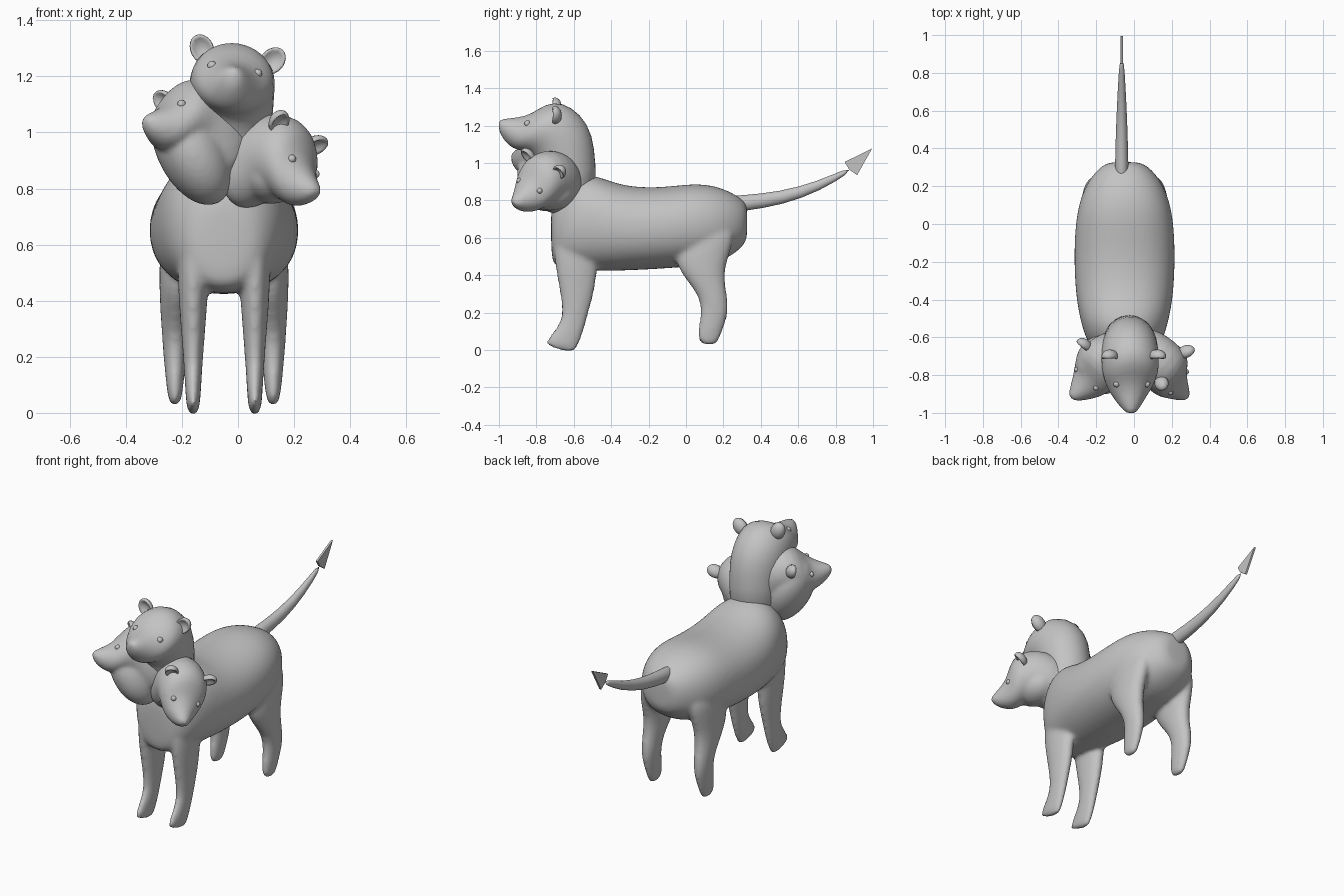
import bpy, bmesh, math
from mathutils import Vector, Matrix

if "Cube" in bpy.data.objects:
    bpy.data.objects.remove(bpy.data.objects["Cube"])

grey = bpy.data.materials.new("plain grey")
grey.diffuse_color = (0.55, 0.55, 0.55, 1)
grey.use_nodes = True
grey.node_tree.nodes["Principled BSDF"].inputs["Base Color"].default_value = grey.diffuse_color
CX = -0.05  # centre line of the body


def finish(name, bm, smooth=True):
    bmesh.ops.recalc_face_normals(bm, faces=bm.faces)
    me = bpy.data.meshes.new(name)
    bm.to_mesh(me)
    bm.free()
    for p in me.polygons:
        p.use_smooth = smooth
    me.materials.append(grey)
    ob = bpy.data.objects.new(name, me)
    bpy.context.collection.objects.link(ob)
    return ob


def add_loft(bm, rings, cx=0, side=1, n=20, k=1.0):
    """Skin rings (x, y1, z1, y2, z2, half width); each spans two profile points."""
    loops = []
    for x, y1, z1, y2, z2, w in rings:
        a, b = Vector((0, y1, z1)), Vector((0, y2, z2))
        mid, half = (a + b) / 2, (a - b) / 2
        loop = []
        for i in range(n):
            t = 2 * math.pi * i / n
            c, s = (math.copysign(abs(v) ** k, v) for v in (math.cos(t), math.sin(t)))
            loop.append(bm.verts.new(mid + half * c + Vector((cx + side * x + w * s, 0, 0))))
        loops.append(loop)
    for p, q in zip(loops, loops[1:]):
        for i in range(n):
            j = (i + 1) % n
            bm.faces.new((p[i], p[j], q[j], q[i]))
    bm.faces.new(loops[0])
    bm.faces.new(loops[-1])


def subdivide(ob, levels=1):
    mod = ob.modifiers.new("rounding", 'SUBSURF')
    mod.levels = mod.render_levels = levels


def fuse(ob, voxel, passes):
    """Merge overlapping volumes into one blended skin."""
    rm = ob.modifiers.new("fuse", 'REMESH')
    rm.mode, rm.voxel_size, rm.use_smooth_shade = 'VOXEL', voxel, True
    sm = ob.modifiers.new("blend", 'SMOOTH')
    sm.factor, sm.iterations = .5, passes


# Torso and four legs, fused into one skin
torso = [(0, -.725, .74, -.72, .5, .07), (0, -.705, .81, -.705, .44, .14),
         (0, -.62, .92, -.62, .425, .205), (0, -.5, .95, -.5, .42, .24),
         (0, -.36, .88, -.36, .42, .264), (0, -.15, .866, -.15, .43, .272),
         (0, .05, .897, .05, .445, .26), (0, .18, .875, .18, .465, .222),
         (0, .27, .83, .27, .52, .165), (0, .32, .79, .32, .57, .105),
         (0, .328, .75, .328, .62, .06)]
front_leg = [(.11, -.70, .66, -.46, .66, .055), (.11, -.71, .50, -.47, .45, .057),
             (.11, -.685, .36, -.485, .32, .047), (.11, -.66, .22, -.52, .2, .037),
             (.11, -.67, .15, -.545, .1, .031), (.11, -.735, .07, -.58, .005, .026),
             (.11, -.765, .022, -.605, -.02, .018)]
hind_leg = [(.15, .0, .68, .27, .68, .07), (.165, -.08, .5, .25, .55, .068),
            (.17, -.015, .39, .2, .42, .06), (.175, .055, .31, .22, .3, .049),
            (.175, .085, .22, .232, .2, .042), (.175, .06, .1, .195, .1, .032),
            (.175, .065, .028, .165, .012, .02)]
bm = bmesh.new()
add_loft(bm, torso, CX, k=.9)
for side in (-1, 1):
    add_loft(bm, front_leg, CX, side)
    add_loft(bm, hind_leg, CX, side)
body = finish("body_and_legs", bm)
subdivide(body, 2)
fuse(body, .012, 10)

# Tail and its flat arrow tip
bm = bmesh.new()
add_loft(bm, [(0, .19, .825, .22, .73, .038), (0, .3, .828, .315, .742, .037),
              (0, .5, .847, .52, .774, .032), (0, .7, .90, .72, .85, .022),
              (0, .875, .98, .885, .953, .012)], -.065, n=12)
subdivide(finish("tail", bm))
bm = bmesh.new()
tip = [(.995, 1.077), (.848, 1.005), (.872, .965), (.915, .935)]
f = bm.faces.new([bm.verts.new((-.071, y, z)) for y, z in tip])
ext = bmesh.ops.extrude_face_region(bm, geom=[f])
bmesh.ops.translate(bm, vec=(.012, 0, 0), verts=[v for v in ext["geom"] if isinstance(v, bmesh.types.BMVert)])
finish("tail_arrow", bm, False)

# Head profile from neck to nose; the ring points are crown and throat
head = [(.05, -.47, .84, -.74, .74, .14), (.03, -.483, 1.0, -.78, .92, .142),
        (.01, -.495, 1.15, -.81, 1.01, .154), (0, -.56, 1.26, -.84, 1.05, .156),
        (0, -.66, 1.325, -.87, 1.06, .153), (0, -.75, 1.315, -.895, 1.065, .138),
        (0, -.82, 1.26, -.925, 1.075, .114), (0, -.90, 1.238, -.955, 1.098, .08),
        (0, -.985, 1.235, -.98, 1.13, .043), (0, -1.005, 1.215, -.998, 1.165, .02)]
short_neck = [(0, -.54, .95, -.74, .88, .085), (0, *head[1][1:])] + head[2:]
PIVOT = Vector((0, -.82, 1.22))  # point between the eyes


def make_head(label, eyes, right, forward, rings, size=1.0, throat=None):
    r = Vector(right).normalized()
    f = Vector(forward)
    f = (f - r * f.dot(r)).normalized()
    u = f.cross(r)
    pose = Matrix((r, -f, u)).transposed().to_4x4()
    pose = Matrix.Translation(eyes) @ pose @ Matrix.Scale(size, 4) @ Matrix.Translation(-PIVOT)
    bm = bmesh.new()
    add_loft(bm, rings)
    bm.transform(pose)
    if throat:
        # Full throat blended under the head
        centre, radii, tilt = throat
        place = (Matrix.Translation(centre) @ Matrix.Rotation(math.radians(tilt), 4, 'Y')
                 @ Matrix.Diagonal((*radii, 1)))
        bmesh.ops.create_uvsphere(bm, u_segments=24, v_segments=16, radius=1, matrix=place)
    ob = finish(label + "_head", bm)
    subdivide(ob)
    if throat:
        fuse(ob, .01, 8)
    for s, tag in ((-1, "_left"), (1, "_right")):
        # Cupped ear, hollowed on its front face
        bm = bmesh.new()
        bmesh.ops.create_uvsphere(bm, u_segments=16, v_segments=12, radius=1)
        for v in bm.verts:
            rr = v.co.x ** 2 + v.co.z ** 2
            if v.co.y < 0 and rr < .8:
                v.co.y = -.5 + .7 * (1 - rr)
        bm.transform(pose @ Matrix.Translation((s * .127, -.70, 1.275))
                     @ Matrix.Rotation(s * .6, 4, 'Y') @ Matrix.Diagonal((.042, .036, .054, 1)))
        finish(label + "_ear" + tag, bm)
        # Bead eye
        bm = bmesh.new()
        bmesh.ops.create_uvsphere(bm, u_segments=12, v_segments=8, radius=.017)
        bm.transform(pose @ Matrix.Translation((s * .082, -.848, 1.222)))
        finish(label + "_eye" + tag, bm)


make_head("middle", (-.012, -.82, 1.222), (1, 0, -.17), (0, -1, 0), head)
make_head("right", (.222, -.82, .893), (.57, .74, -.37), (.21, -.74, -.44), short_neck, .9,
          ((.12, -.73, .85), (.11, .14, .105), 0))
make_head("left", (-.235, -.80, 1.08), (.70, -.67, .33), (-.42, -.85, -.1), short_neck, .9,
          ((-.165, -.745, .935), (.125, .16, .21), -27))
